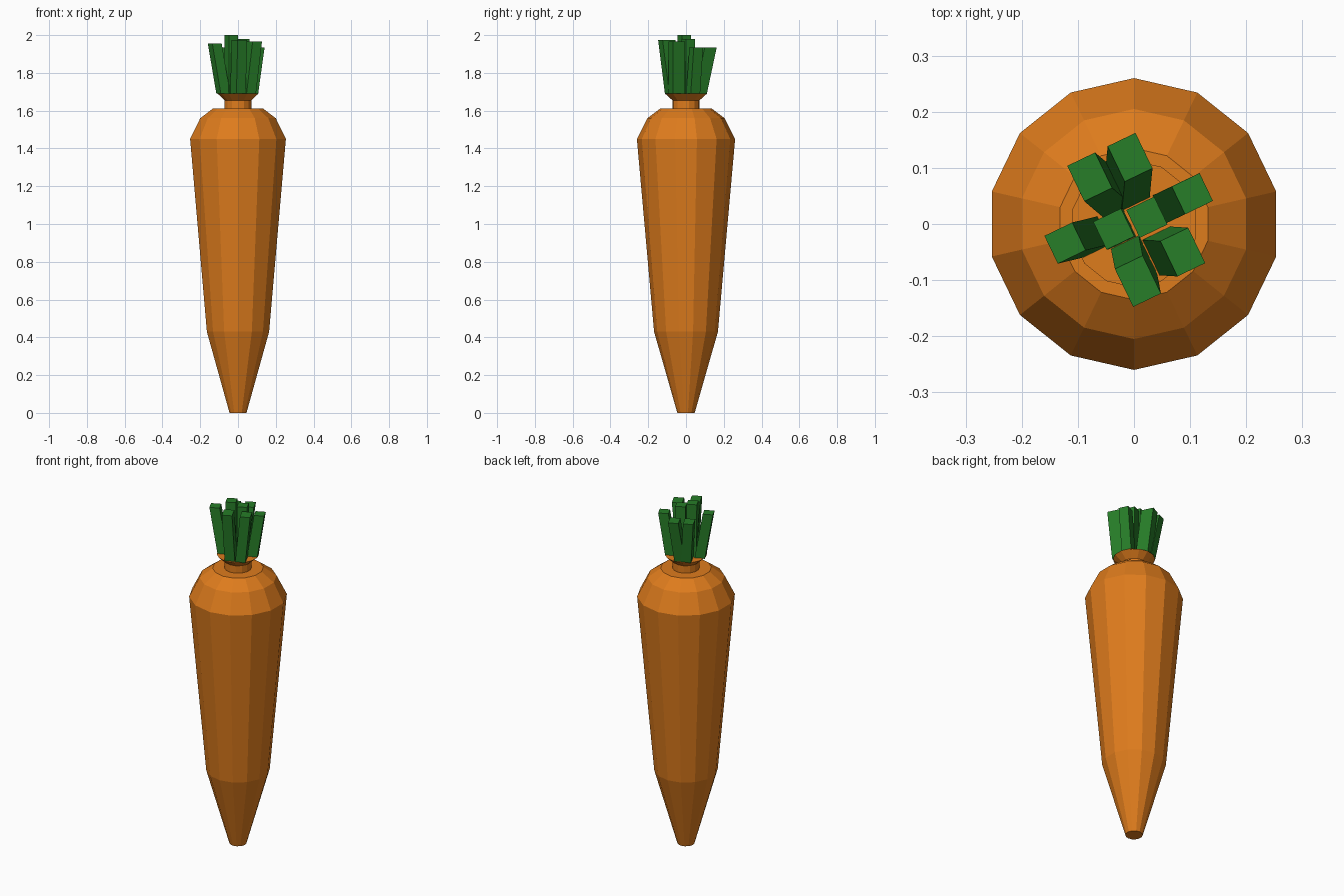
import bpy, bmesh
from math import pi, cos, sin
from mathutils import Vector, Matrix

if "Cube" in bpy.data.objects:
    bpy.data.objects.remove(bpy.data.objects["Cube"])

SIDES = 14


def material(name, rgb):
    m = bpy.data.materials.new(name)
    m.diffuse_color = (*rgb, 1)
    m.use_nodes = True
    m.node_tree.nodes["Principled BSDF"].inputs["Base Color"].default_value = m.diffuse_color
    return m


def finish(name, bm, mat):
    bmesh.ops.recalc_face_normals(bm, faces=bm.faces)
    me = bpy.data.meshes.new(name)
    bm.to_mesh(me)
    bm.free()
    me.materials.append(mat)
    bpy.context.collection.objects.link(bpy.data.objects.new(name, me))


def lathe(name, profile, mat):
    """Flat-shaded solid of revolution from (radius, z) points, capped at both ends."""
    bm = bmesh.new()
    rings = [[bm.verts.new((r * cos(pi / 2 + 2 * pi * i / SIDES),
                            r * sin(pi / 2 + 2 * pi * i / SIDES), z))
              for i in range(SIDES)] for r, z in profile]
    for a, b in zip(rings, rings[1:]):
        for i in range(SIDES):
            j = (i + 1) % SIDES
            bm.faces.new((a[i], a[j], b[j], b[i]))
    bm.faces.new(rings[0])
    bm.faces.new(rings[-1])
    finish(name, bm, mat)


def stalk(name, base, top, height, depth, mat):
    """Leaning square stalk from the crown to a flat top."""
    bm = bmesh.new()
    bmesh.ops.create_cube(bm, size=1)
    turn = Matrix.Rotation(2 * pi / SIDES, 3, 'Z')
    for v in bm.verts:
        centre = Vector((*top, height)) if v.co.z > 0 else Vector((*base, 1.69))
        v.co = centre + turn @ Vector((v.co.x * 0.055, v.co.y * depth, 0))
    finish(name, bm, mat)


orange = material("carrot_orange", (0.73, 0.2, 0.012))
green = material("leaf_green", (0.02, 0.205, 0.021))

# Root with rounded shoulder, narrow neck and flared crown
lathe("root", [(0.046, 0), (0.169, 0.43), (0.26, 1.45), (0.205, 1.56),
               (0.135, 1.612), (0.072, 1.612), (0.072, 1.655), (0.113, 1.692)], orange)

# Leaf stalks: base xy, top xy, top height, depth
stalks = [
    ((0.070, 0.038), (0.104, 0.054), 1.935, 0.055),
    ((-0.012, 0.067), (-0.007, 0.119), 1.935, 0.07),
    ((-0.045, 0.055), (-0.079, 0.084), 1.935, 0.07),
    ((-0.078, -0.023), (-0.123, -0.034), 1.955, 0.055),
    ((0.000, -0.066), (0.007, -0.102), 1.975, 0.075),
    ((0.055, -0.048), (0.087, -0.05), 1.965, 0.07),
    ((-0.033, -0.009), (-0.036, -0.009), 2.0, 0.055),
    ((0.023, 0.012), (0.023, 0.012), 1.98, 0.055),
]
for i, (base, top, height, depth) in enumerate(stalks, 1):
    stalk(f"leaf_stalk_{i}", base, top, height, depth, green)
